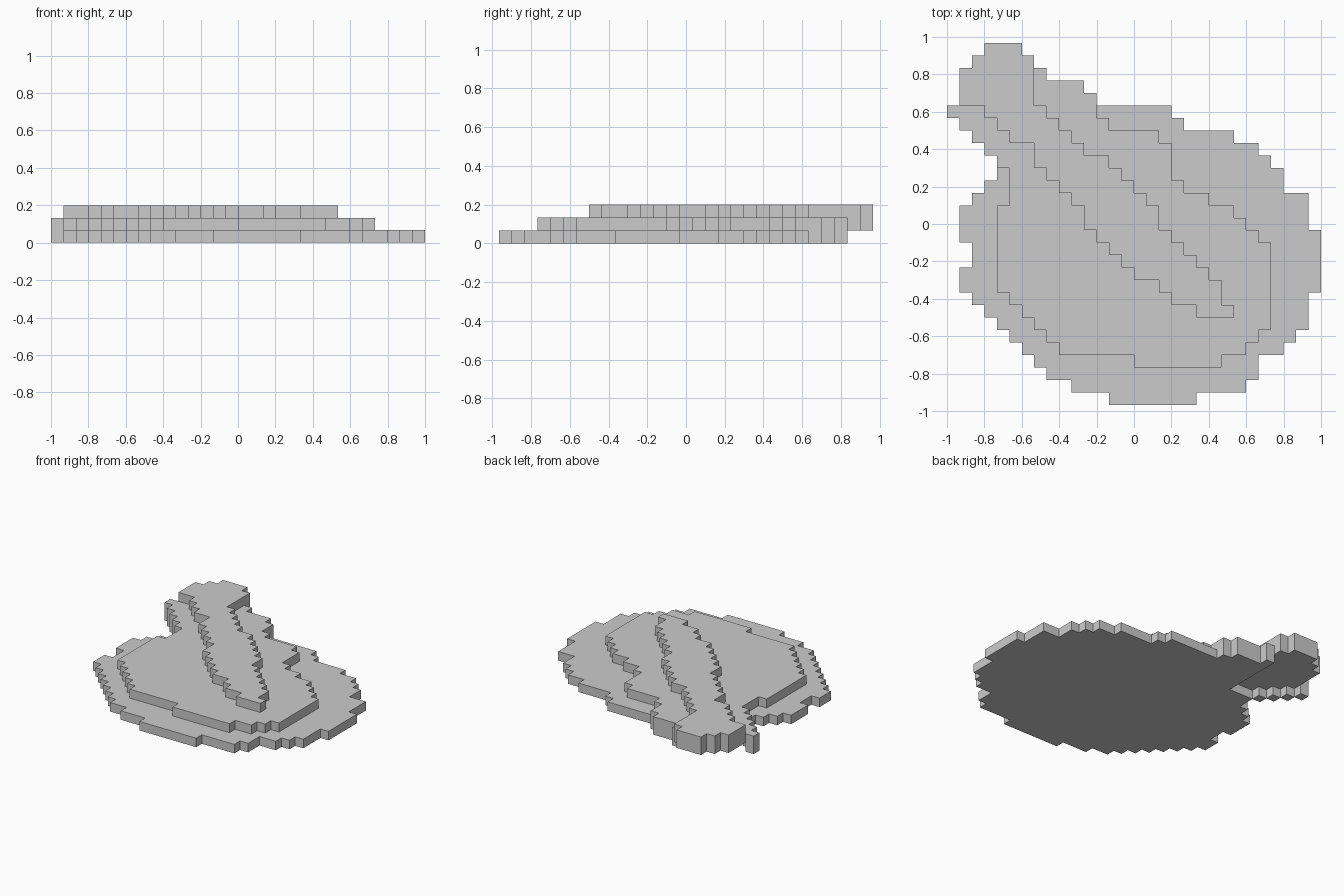
import bpy, bmesh

if "Cube" in bpy.data.objects:
    bpy.data.objects.remove(bpy.data.objects["Cube"])

C = 1 / 15            # block size
TOP = 14.5 * C        # y of the back edge

# Column spans (start, end) of each block row, from the back row to the front
BASE = [(7, 8), (7, 11), (7, 12), (7, 18), (7, 19), (7, 23), (7, 25),
        (4, 26), (4, 27), (3, 27), (2, 29), (1, 29), (1, 29), (1, 30), (2, 30),
        (2, 30), (1, 30), (1, 30), (2, 29), (3, 29), (4, 29), (5, 28), (6, 27),
        (7, 25), (8, 25), (10, 24), (13, 20)]
MIDDLE = [(3, 6), (2, 7), (1, 8), (1, 11), (1, 12), (0, 12), (1, 13), (2, 17),
          (3, 18), (4, 18), (5, 18), (5, 19), (5, 21), (4, 23), (4, 24), (4, 25),
          (4, 26), (4, 26), (4, 26), (4, 26), (5, 26), (6, 26), (7, 26), (8, 25),
          (9, 24), (15, 22)]
RIDGE = [(3, 6), (2, 7), (1, 7), (1, 7), (1, 7), (3, 8), (4, 9), (5, 10),
         (7, 11), (7, 13), (8, 14), (9, 15), (10, 16), (11, 17), (11, 17),
         (12, 18), (13, 19), (14, 20), (15, 21), (17, 22), (18, 22), (20, 23)]


def cells(spans, first, layer):
    return {(i, first + r, layer) for r, (a, b) in enumerate(spans) for i in range(a, b)}


layers = {
    "base_plate": cells(BASE, 2, 0) | {(k, 5 + k, 0) for k in range(4)},  # plus stepped rim
    "middle_plate": cells(MIDDLE, 0, 1),
    "diagonal_ridge": cells(RIDGE, 0, 2),
}
solid = set().union(*layers.values())

# Outward direction in block steps -> corners of that face
# (rows count towards the front, so +row is -y)
FACES = {
    (1, 0, 0): [(1, 1, 0), (1, 0, 0), (1, 0, 1), (1, 1, 1)],
    (-1, 0, 0): [(0, 0, 0), (0, 1, 0), (0, 1, 1), (0, 0, 1)],
    (0, 1, 0): [(0, 1, 0), (1, 1, 0), (1, 1, 1), (0, 1, 1)],
    (0, -1, 0): [(1, 0, 0), (0, 0, 0), (0, 0, 1), (1, 0, 1)],
    (0, 0, 1): [(0, 1, 1), (1, 1, 1), (1, 0, 1), (0, 0, 1)],
    (0, 0, -1): [(0, 0, 0), (1, 0, 0), (1, 1, 0), (0, 1, 0)],
}


def build(name, blocks):
    """Mesh of the outer faces of one layer of blocks."""
    bm = bmesh.new()
    verts = {}
    for c in sorted(blocks):
        for d, corners in FACES.items():
            if tuple(p + q for p, q in zip(c, d)) in solid:
                continue
            quad = []
            for k in corners:
                g = tuple(p + q for p, q in zip(c, k))
                if g not in verts:
                    verts[g] = bm.verts.new((-1 + g[0] * C, TOP - g[1] * C, g[2] * C))
                quad.append(verts[g])
            bm.faces.new(quad)
    # Merge flat neighbouring faces
    bmesh.ops.dissolve_limit(bm, angle_limit=0.01, verts=bm.verts[:], edges=bm.edges[:])
    mesh = bpy.data.meshes.new(name)
    bm.to_mesh(mesh)
    bm.free()
    bpy.context.collection.objects.link(bpy.data.objects.new(name, mesh))


for name, blocks in layers.items():
    build(name, blocks)
